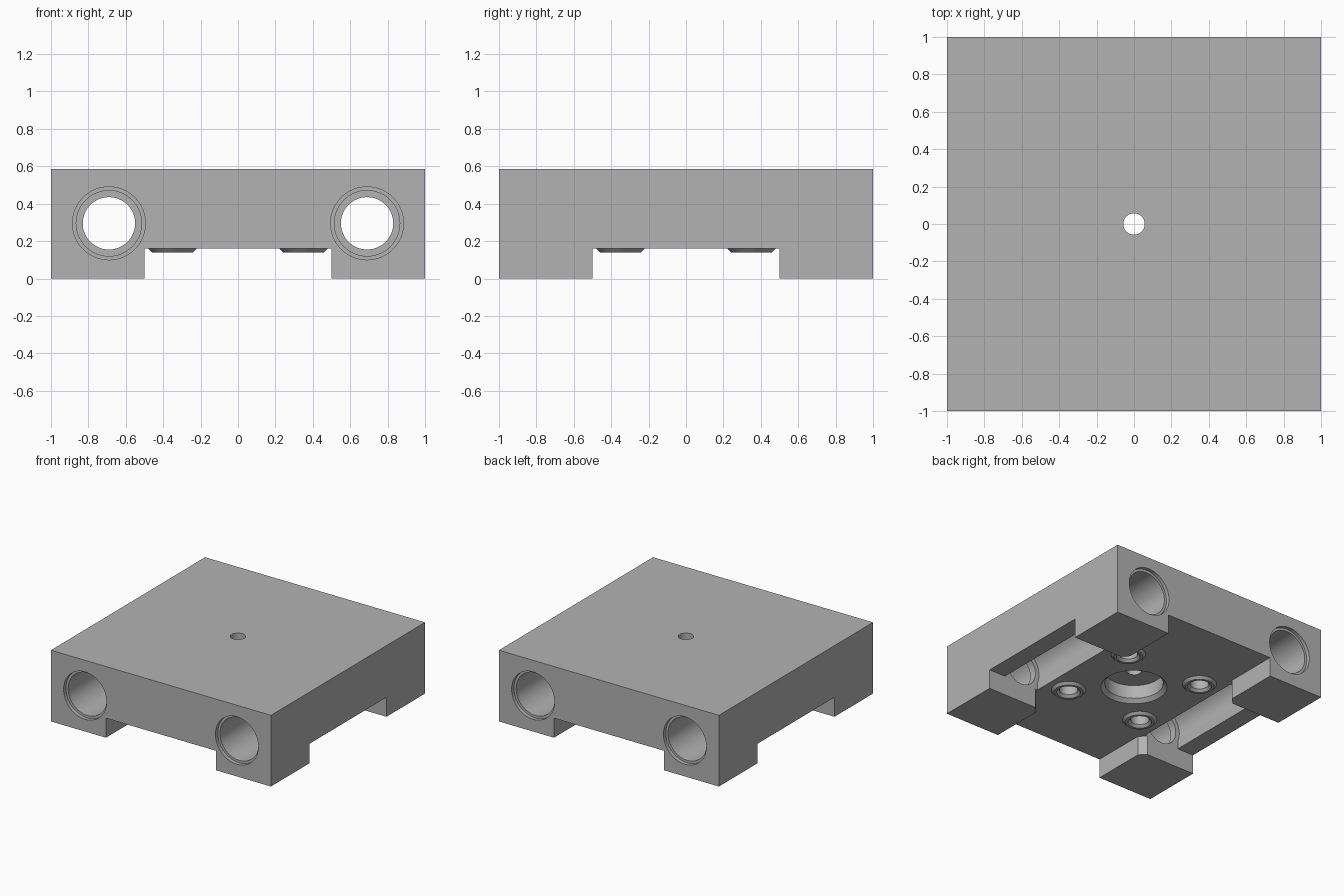
import bpy, bmesh, math
from mathutils import Matrix

old = bpy.data.objects.get("Cube")
if old:
    bpy.data.objects.remove(old, do_unlink=True)

grey = bpy.data.materials.new("plain grey")
grey.use_nodes = True
colour = (0.45, 0.45, 0.45, 1)
grey.diffuse_color = colour
grey.node_tree.nodes["Principled BSDF"].inputs["Base Color"].default_value = colour

HEIGHT, FLOOR = 0.585, 0.16
BORE_X, BORE_Z = 0.69, 0.295


def finish(name, bm):
    bmesh.ops.recalc_face_normals(bm, faces=bm.faces)
    mesh = bpy.data.meshes.new(name)
    bm.to_mesh(mesh)
    bm.free()
    mesh.materials.append(grey)
    obj = bpy.data.objects.new(name, mesh)
    bpy.context.collection.objects.link(obj)
    return obj


def box(name, x, y, z):
    bm = bmesh.new()
    bmesh.ops.create_cube(bm, size=1)
    for v in bm.verts:
        v.co = [r[0] if c < 0 else r[1] for c, r in zip(v.co, (x, y, z))]
    return finish(name, bm)


def lathe(name, profile, matrix, sides=64):
    """Closed solid turned from (radius, height) points."""
    bm = bmesh.new()
    rings = [[bm.verts.new((r * math.cos(math.tau * i / sides),
                            r * math.sin(math.tau * i / sides), h))
              for i in range(sides)] for r, h in profile]
    for low, high in zip(rings, rings[1:]):
        for i in range(sides):
            j = (i + 1) % sides
            bm.faces.new((low[i], low[j], high[j], high[i]))
    bm.faces.new(rings[0])
    bm.faces.new(rings[-1])
    bm.transform(matrix)
    return finish(name, bm)


def combine(target, tool, operation):
    mod = target.modifiers.new(tool.name, "BOOLEAN")
    mod.object, mod.operation, mod.solver = tool, operation, "EXACT"
    bpy.context.view_layer.objects.active = target
    bpy.ops.object.modifier_apply(modifier=mod.name)
    bpy.data.objects.remove(tool, do_unlink=True)


# Slab with four corner feet, inner foot corners chamfered
body = box("carriage_block", (-1, 1), (-1, 1), (FLOOR, HEIGHT))
for sx in (-1, 1):
    for sy in (-1, 1):
        bm = bmesh.new()
        plan = [(1, 1), (0.5, 1), (0.5, 0.55), (0.55, 0.5), (1, 0.5)]
        face = bm.faces.new([bm.verts.new((sx * x, sy * y, 0)) for x, y in plan])
        side = bmesh.ops.extrude_face_region(bm, geom=[face])["geom"]
        top = [v for v in side if isinstance(v, bmesh.types.BMVert)]
        bmesh.ops.translate(bm, vec=(0, 0, FLOOR + 0.1), verts=top)
        combine(body, finish("foot", bm), "UNION")

# Raised bosses under the plate
for sx in (-1, 1):
    for sy in (-1, 1):
        spot = Matrix.Translation((sx * 0.35, sy * 0.35, 0))
        combine(body, lathe("boss", [(0.11, 0.14), (0.13, 0.16), (0.13, 0.2)], spot), "UNION")
        combine(body, lathe("boss_hole", [(0.09, 0.1), (0.09, 0.14), (0.07, 0.16), (0.07, 0.42)],
                            spot), "DIFFERENCE")

# Rod bores: stepped mouth, bearing seat, retaining lip and open middle
half = [(0.195, 1.1), (0.195, 0.97), (0.175, 0.97), (0.175, 0.56),
        (0.14, 0.56), (0.14, 0.5), (0.175, 0.5)]
bore = [(r, -h) for r, h in half] + [(r, h) for r, h in reversed(half)]
for sx in (-1, 1):
    spot = Matrix.Translation((sx * BORE_X, 0, BORE_Z)) @ Matrix.Rotation(math.pi / 2, 4, "X")
    combine(body, lathe("rod_bore", bore, spot), "DIFFERENCE")
    slot = sorted((sx * (BORE_X - 0.16), sx * (BORE_X + 0.16)))
    combine(body, box("bore_slot", slot, (-0.5, 0.5), (0.05, BORE_Z)), "DIFFERENCE")

# Central pocket and the small hole through the top
middle = Matrix.Identity(4)
combine(body, lathe("centre_pocket", [(0.25, 0.1), (0.25, 0.16), (0.22, 0.19), (0.22, 0.3),
                                      (0.057, 0.3), (0.057, 0.7)], middle), "DIFFERENCE")

bpy.ops.object.select_all(action="DESELECT")
body.select_set(True)
bpy.context.view_layer.objects.active = body
bpy.ops.object.shade_smooth_by_angle(angle=math.radians(25))
